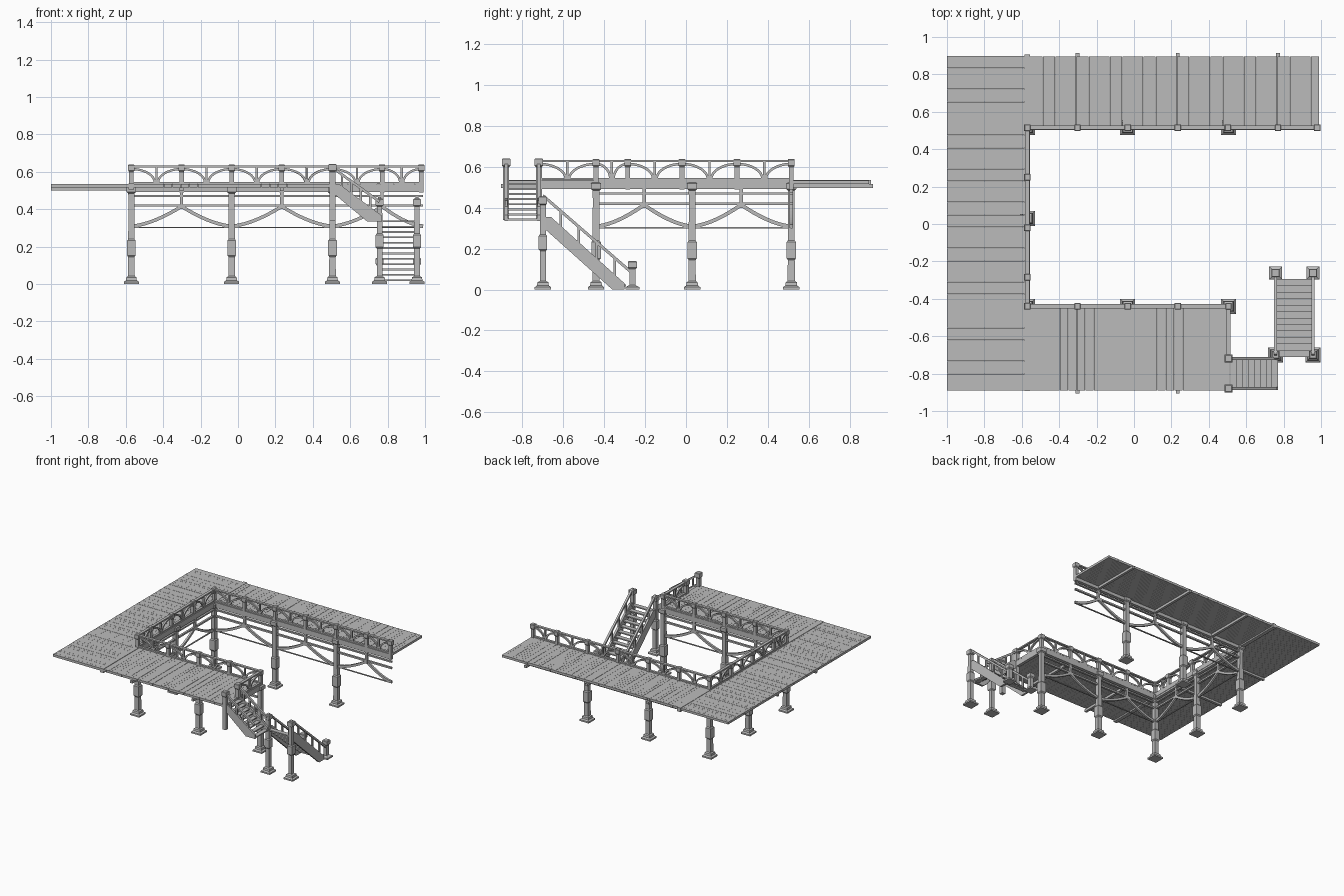
import bpy, bmesh, math, random
from mathutils import Vector

cube = bpy.data.objects.get("Cube")
if cube:
    bpy.data.objects.remove(cube, do_unlink=True)
random.seed(4)

grey = bpy.data.materials.new("weathered_grey")
grey.use_nodes = True
COLOUR = (0.5, 0.5, 0.5, 1)
grey.diffuse_color = COLOUR
grey.node_tree.nodes["Principled BSDF"].inputs["Base Color"].default_value = COLOUR


def finish(bm, name):
    bmesh.ops.recalc_face_normals(bm, faces=bm.faces[:])
    mesh = bpy.data.meshes.new(name)
    bm.to_mesh(mesh)
    bm.free()
    mesh.materials.append(grey)
    bpy.context.collection.objects.link(bpy.data.objects.new(name, mesh))


def skin(bm, rings):
    """Join rings of points into a capped tube."""
    loops = [[bm.verts.new(p) for p in ring] for ring in rings]
    n = len(loops[0])
    for a, b in zip(loops, loops[1:]):
        for i in range(n):
            j = (i + 1) % n
            bm.faces.new((a[i], a[j], b[j], b[i]))
    bm.faces.new(loops[0][::-1])
    bm.faces.new(loops[-1])


def box(bm, x0, x1, y0, y1, z0, z1):
    skin(bm, [[(x0, y0, z), (x1, y0, z), (x1, y1, z), (x0, y1, z)] for z in (z0, z1)])


def sweep(bm, points, width, height):
    """Rectangular bar along a path that lies in a vertical plane."""
    pts = [Vector(p) for p in points]
    run = pts[-1] - pts[0]
    side = Vector((-run.y, run.x, 0)).normalized()
    rings = []
    for i, p in enumerate(pts):
        tangent = (pts[min(i + 1, len(pts) - 1)] - pts[max(i - 1, 0)]).normalized()
        up = tangent.cross(side) * height / 2
        s = side * width / 2
        rings.append([p + s + up, p - s + up, p - s - up, p + s - up])
    skin(bm, rings)


def stack(bm, x, y, profile):
    """Square post from (half width, height) pairs."""
    skin(bm, [[(x + sx * h, y + sy * h, z) for sx, sy in ((-1, -1), (1, -1), (1, 1), (-1, 1))]
              for h, z in profile])


LEFT, BACK, FRONT, END = -0.57, 0.515, -0.44, 0.505
FLOOR, RAIL = 0.535, 0.635
BAY = 0.268

# Deck planks
PLANK = 0.0225


def planks(name, x0, x1, y0, y1, along_x):
    bm = bmesh.new()
    lo, hi = (x0, x1) if along_x else (y0, y1)
    count = round((hi - lo) / PLANK)
    step = (hi - lo) / count
    for i in range(count):
        a, b = lo + i * step, lo + (i + 1) * step - 0.0006
        top = FLOOR - random.uniform(0, 0.0015)
        if along_x:
            box(bm, a, b, y0, y1, 0.516, top)
        else:
            box(bm, x0, x1, a, b, 0.516, top)
    finish(bm, name)


planks("left_deck", -1, -0.585, -0.89, 0.9, False)
planks("back_deck", -0.555, 0.99, 0.51, 0.895, True)
planks("front_deck", -0.555, 0.51, -0.89, -0.43, True)

bm = bmesh.new()
box(bm, -0.585, -0.555, -0.893, 0.905, 0.505, 0.537)
finish(bm, "deck_seam_beam")

# Joists under the deck
bm = bmesh.new()
for x in (-0.302, 0.234, 0.77):
    box(bm, x - 0.01, x + 0.01, BACK, 0.915, 0.497, 0.516)
    if x < END:
        box(bm, x - 0.01, x + 0.01, -0.905, FRONT, 0.497, 0.516)
for y in (0.27, -0.21):
    box(bm, -1, LEFT, y - 0.01, y + 0.01, 0.5, 0.516)
finish(bm, "joists")

# Floor posts
FOOT = [(0.04, 0), (0.04, 0.012), (0.029, 0.02), (0.027, 0.036), (0.018, 0.042)]
COLLAR = [(0.017, 0.145), (0.023, 0.153), (0.023, 0.232), (0.017, 0.24)]
HEAD = [(0.016, 0.44), (0.017, 0.485), (0.025, 0.492), (0.025, 0.52), (0.016, 0.524)]
bm = bmesh.new()
for x, y in [(x, y) for y in (BACK, FRONT) for x in (LEFT, -0.034, END)] + [(LEFT, 0.03)]:
    stack(bm, x, y, FOOT + COLLAR + HEAD)
finish(bm, "floor_posts")

# Railing and under-deck truss along the inner edge
rails, truss = bmesh.new(), bmesh.new()
RAIL_POST = [(0.012, 0.49), (0.012, 0.6), (0.017, 0.606), (0.017, RAIL), (0.014, RAIL + 0.004)]


def at(start, direction, d, z):
    return (start[0] + direction[0] * d, start[1] + direction[1] * d, z)


def railing(start, direction, stations):
    """Posts at stations, each flanked by quarter arches, thin balusters between."""
    length = stations[-1]
    for z, w, h in ((RAIL - 0.006, 0.022, 0.01), (0.541, 0.018, 0.01), (0.512, 0.024, 0.042)):
        sweep(rails, [at(start, direction, 0, z), at(start, direction, length, z)], w, h)
    for d in stations:
        p = at(start, direction, d, 0)
        stack(rails, p[0], p[1], RAIL_POST)
    for a, b in zip(stations, stations[1:]):
        half = (b - a) / 2
        p = at(start, direction, a + half, 0)
        stack(rails, p[0], p[1], [(0.006, 0.54), (0.006, RAIL - 0.008)])
        for base, sign in ((a, 1), (b, -1)):
            arc = [i * math.pi / 16 for i in range(9)]
            sweep(rails, [at(start, direction, base + sign * (half - 0.008) * math.sin(t),
                             0.54 + 0.075 * math.cos(t)) for t in arc], 0.014, 0.012)


def trussed(start, direction, supports, cusps, length):
    """Stringers and hanging curved braces meeting between the supports."""
    for z, w, h in ((0.47, 0.016, 0.011), (0.42, 0.016, 0.013), (0.303, 0.01, 0.006)):
        sweep(truss, [at(start, direction, 0, z), at(start, direction, length, z)], w, h)
    for c in cusps:
        p = at(start, direction, c, 0)
        stack(truss, p[0], p[1], [(0.009, 0.4), (0.009, 0.5)])
        for s in supports:
            if abs(s - c) < 0.3:
                sweep(truss, [at(start, direction, s + (c - s) * u / 8, 0.31 + 0.105 * (u / 8) ** 1.6)
                              for u in range(9)], 0.016, 0.018)


X, Y = (1, 0), (0, 1)
railing((LEFT, BACK), X, [i * BAY for i in range(6)] + [1.55])
railing((LEFT, FRONT), X, [i * BAY for i in range(4)] + [END - LEFT])
railing((LEFT, FRONT), Y, [0, 0.155, 0.42, 0.69, BACK - FRONT])
railing((END, -0.72), Y, [0, FRONT + 0.72])
trussed((LEFT, BACK), X, [0, 2 * BAY, 4 * BAY, 1.56], [BAY, 3 * BAY, 5 * BAY], 1.56)
trussed((LEFT, FRONT), X, [0, 2 * BAY, 4 * BAY], [BAY, 3 * BAY], END - LEFT)
trussed((LEFT, FRONT), Y, [0, 0.47, 0.955], [0.235, 0.71], 0.955)
finish(rails, "inner_railing")
finish(truss, "curved_truss")

# Stair posts
bm = bmesh.new()
CAP = [(0.014, 0.415), (0.021, 0.42), (0.021, 0.452), (0.016, 0.456)]
for x in (0.757, 0.957):
    stack(bm, x, -0.7, FOOT[:-1] + [(0.015, 0.042), (0.015, 0.19), (0.021, 0.197),
                                    (0.021, 0.262), (0.015, 0.27)] + CAP)
    stack(bm, x, -0.262, [(0.034, 0), (0.034, 0.012), (0.015, 0.022), (0.015, 0.1),
                          (0.022, 0.108), (0.022, 0.135), (0.018, 0.14)])
for y in (-0.72, -0.88):
    stack(bm, END, y, [(0.015, 0.34), (0.015, 0.6), (0.021, 0.606), (0.021, 0.638), (0.016, 0.642)])
finish(bm, "stair_posts")


def flight(name, place, sides, outline, rail, top, bottom, steps):
    """Stringers, handrails, balusters and open treads; place(run, side, z) gives a point."""
    bm = bmesh.new()
    for s in sides:
        skin(bm, [[place(r, s + o, z) for r, z in outline] for o in (-0.008, 0.008)])
        (r0, z0), (r1, z1) = rail
        sweep(bm, [place(r0, s, z0), place(r1, s, z1)], 0.016, 0.014)
        for i in range(1, 5):
            t = i / 5
            r, z = r0 + (r1 - r0) * t, z0 + (z1 - z0) * t
            p = place(r, s, 0)
            stack(bm, p[0], p[1], [(0.006, z - 0.1), (0.006, z)])
    # Treads
    going = (bottom[0] - top[0]) / steps
    for i in range(steps):
        r = top[0] + i * going
        z = top[1] + (bottom[1] - top[1]) * i / (steps - 1)
        a, b = place(r, sides[0], z - 0.009), place(r + going * 1.03, sides[1], z)
        box(bm, a[0], b[0], a[1], b[1], a[2], b[2])
    finish(bm, name)


flight("upper_stairs", lambda r, s, z: (r, s, z), (-0.88, -0.72),
       [(0.51, 0.535), (0.54, 0.535), (0.77, 0.365), (0.77, 0.335), (0.69, 0.335), (0.51, 0.485)],
       ((0.505, 0.622), (0.757, 0.44)), (0.515, 0.522), (0.77, 0.347), 8)
flight("lower_stairs", lambda r, s, z: (s, r, z), (0.757, 0.957),
       [(-0.7, 0.355), (-0.66, 0.355), (-0.3, 0.03), (-0.3, 0), (-0.36, 0), (-0.7, 0.305)],
       ((-0.7, 0.46), (-0.262, 0.08)), (-0.71, 0.34), (-0.295, 0.025), 12)
